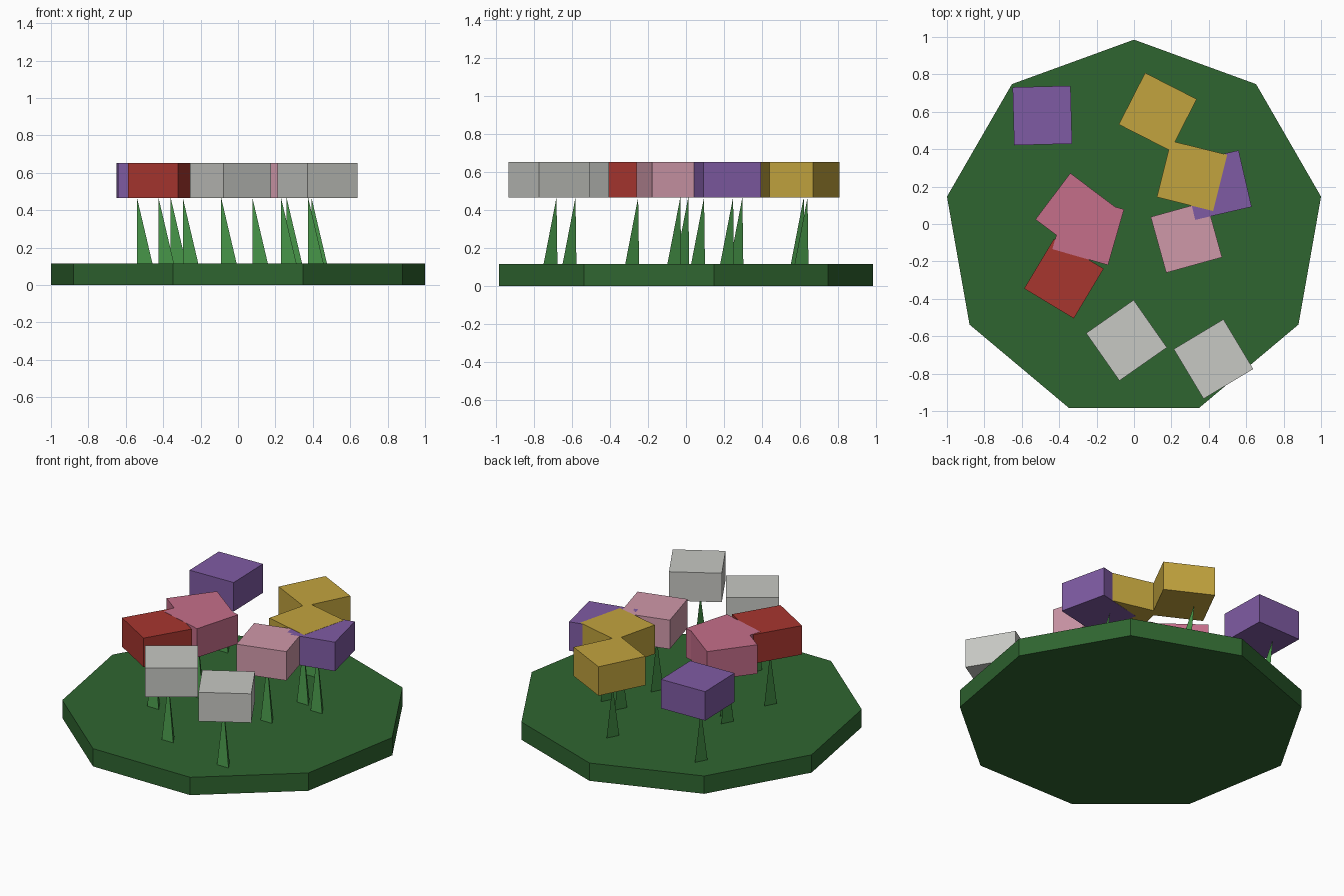
import bpy
import bmesh
from math import sin, cos, tau, radians
from mathutils import Matrix, Vector

if "Cube" in bpy.data.objects:
    bpy.data.objects.remove(bpy.data.objects["Cube"])


def material(name, rgb):
    """Flat material from 0-255 display colour, stored as linear values."""
    linear = [((c / 255 + 0.055) / 1.055) ** 2.4 for c in rgb]
    mat = bpy.data.materials.new(name)
    mat.use_nodes = True
    mat.diffuse_color = (*linear, 1)
    bsdf = next(n for n in mat.node_tree.nodes if n.type == "BSDF_PRINCIPLED")
    bsdf.inputs["Base Color"].default_value = (*linear, 1)
    return mat


def finish(name, bm, mat):
    bmesh.ops.recalc_face_normals(bm, faces=bm.faces)
    mesh = bpy.data.meshes.new(name)
    bm.to_mesh(mesh)
    bm.free()
    mesh.materials.append(mat)
    obj = bpy.data.objects.new(name, mesh)
    bpy.context.collection.objects.link(obj)
    return obj


grass = material("grass green", (47, 101, 48))
stem_green = material("stem green", (67, 141, 68))
colours = {
    "gold": material("gold", (194, 164, 62)),
    "purple": material("purple", (127, 91, 163)),
    "rose": material("rose", (197, 110, 138)),
    "pink": material("pale pink", (207, 152, 169)),
    "red": material("red", (167, 54, 47)),
    "white": material("off white", (199, 200, 195)),
}

GROUND_TOP = 0.115
BLOOM_BOTTOM, BLOOM_TOP, BLOOM_SIZE = 0.465, 0.652, 0.31

# Nine-sided slab of ground
bm = bmesh.new()
RADIUS, SIDES = 1.0154, 9
rim = [bm.verts.new((RADIUS * sin(tau * i / SIDES), RADIUS * cos(tau * i / SIDES) - 0.03, 0))
       for i in range(SIDES)]
floor = bm.faces.new(rim)
slab = bmesh.ops.extrude_face_region(bm, geom=[floor], use_keep_orig=True)
bmesh.ops.translate(bm, vec=(0, 0, GROUND_TOP),
                    verts=[v for v in slab["geom"] if isinstance(v, bmesh.types.BMVert)])
finish("ground", bm, grass)


def bloom(name, x, y, turn, mat, lift):
    """Square block; a tiny lift settles which colour shows where blocks overlap."""
    bm = bmesh.new()
    bmesh.ops.create_cube(bm, size=1)
    size = Matrix.Diagonal((BLOOM_SIZE, BLOOM_SIZE, BLOOM_TOP - BLOOM_BOTTOM, 1))
    place = Matrix.Translation((x, y, (BLOOM_TOP + BLOOM_BOTTOM) / 2 + lift))
    bm.transform(place @ Matrix.Rotation(radians(turn), 4, "Z") @ size)
    finish(name, bm, mat)


def stem(name, x, y):
    """Leaning three-sided spike whose tip meets the bloom."""
    bm = bmesh.new()
    origin = Vector((x, y, 0))
    foot = [bm.verts.new(origin + Vector((dx, dy, GROUND_TOP - 0.01)))
            for dx, dy in ((-0.01, 0.045), (0.035, -0.03), (-0.05, -0.03))]
    tip = bm.verts.new(origin + Vector((-0.05, 0.04, BLOOM_BOTTOM + 0.002)))
    bm.faces.new(foot)
    for i in range(3):
        bm.faces.new((foot[i], foot[(i + 1) % 3], tip))
    finish(name, bm, stem_green)


# Flowers: colour, centre x, centre y, turn in degrees
flowers = [
    ("purple", -0.49, 0.58, 1.5),
    ("purple", 0.443, 0.208, 13),
    ("gold", 0.127, 0.60, -27),
    ("gold", 0.31, 0.257, -14),
    ("rose", -0.245, -0.028, -16),
    ("rose", -0.31, 0.055, -37),
    ("pink", 0.28, -0.07, 15.5),
    ("red", -0.375, -0.292, -31),
    ("white", -0.04, -0.622, 35),
    ("white", 0.425, -0.722, 31),
]
for number, (colour, x, y, turn) in enumerate(flowers, 1):
    lift = 0.001 if colour in ("gold", "rose") else 0
    bloom(f"{colour}_bloom_{number}", x, y, turn, colours[colour], lift)
    stem(f"stem_{number}", x, y)
